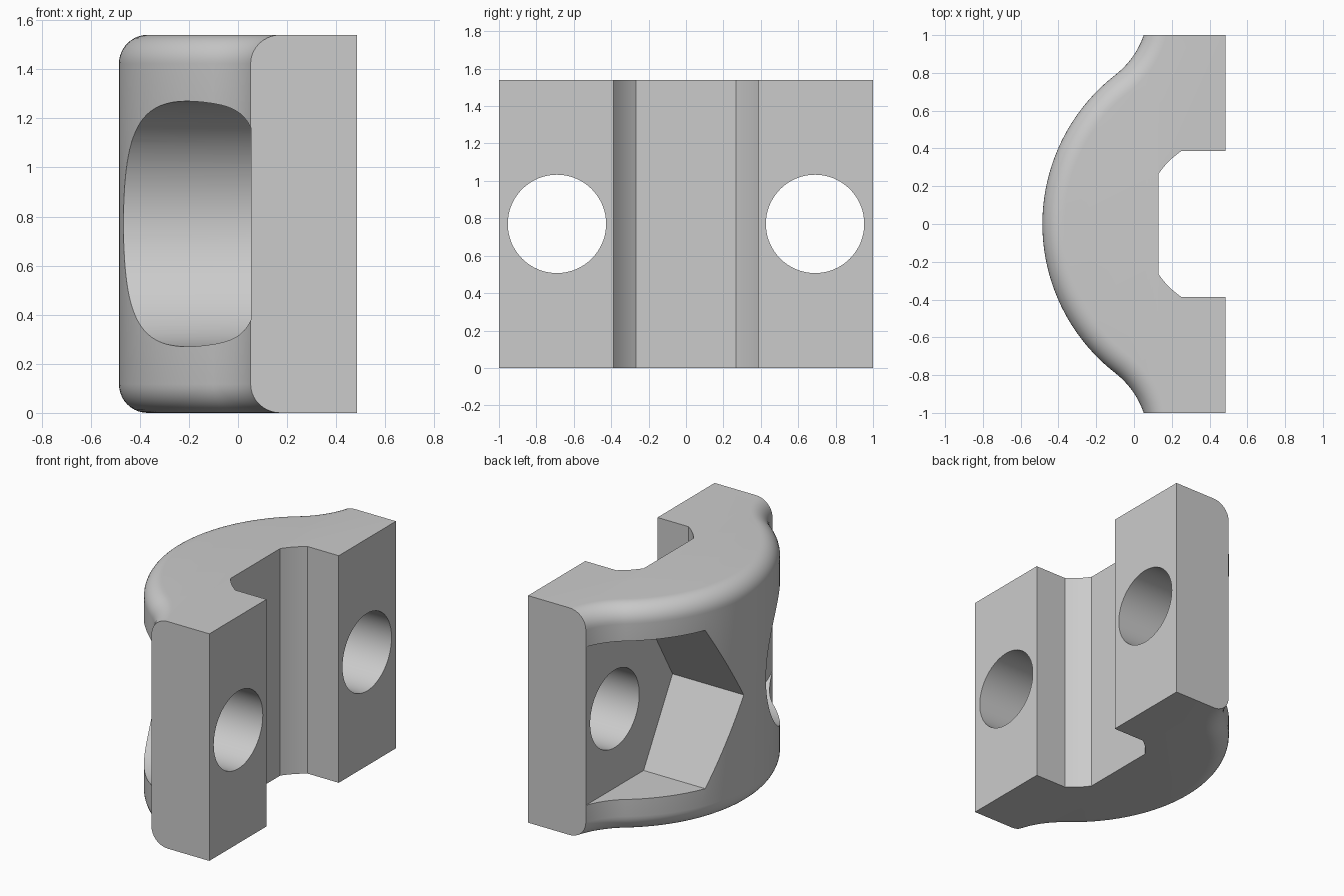
import bpy, bmesh, math
from mathutils import Matrix

if "Cube" in bpy.data.objects:
    bpy.data.objects.remove(bpy.data.objects["Cube"], do_unlink=True)

HEIGHT, BACK, FILLET = 1.54, 0.485, 0.117
ARC_X, ARC_R = 0.515, 1.0            # large bowed front
FLARE_R = 0.455                      # concave flare at each end
NOTCH_R, NOTCH_Y, NOTCH_X = 0.468, 0.387, 0.13
HOLE_Y, HOLE_R, FLOOR = 0.69, 0.263, 0.052

grey = bpy.data.materials.new("plain grey")
grey.use_nodes = True
grey.diffuse_color = (0.6, 0.6, 0.6, 1)
grey.node_tree.nodes["Principled BSDF"].inputs["Base Color"].default_value = (0.6, 0.6, 0.6, 1)


def mirrored(half):
    """Complete a half profile, starting on y = 0, across that axis."""
    return [(x, -y) for x, y in reversed(half)] + [p for p in half if p[1] > 1e-6]


def bowed_side(inset):
    """Bowed outer curve, offset inwards by inset."""
    bend = math.atan2(0.79, 0.615)
    sweep = math.pi / 2 - (bend - math.pi / 2 + math.pi / 2 - 0)  # angle left at the tangent
    half_angle = math.pi / 2 - sweep
    reach = ARC_R + FLARE_R
    cx, cy = ARC_X - reach * math.cos(half_angle), reach * math.sin(half_angle)
    half = []
    for i in range(29):
        a = half_angle * i / 28
        r = ARC_R - inset
        half.append((ARC_X - r * math.cos(a), r * math.sin(a)))
    r = FLARE_R + inset
    end = -math.asin((cy - 1) / r)
    for i in range(1, 13):
        a = -half_angle + (end + half_angle) * i / 12
        half.append((cx + r * math.cos(a), cy + r * math.sin(a)))
    half[-1] = (half[-1][0], 1.0)
    return mirrored(half)


def notched_side():
    """Flat back with the round-cornered notch."""
    a0 = math.acos((ARC_X - NOTCH_X) / NOTCH_R)
    a1 = math.asin(NOTCH_Y / NOTCH_R)
    half = []
    for i in range(7):
        a = a0 + (a1 - a0) * i / 6
        half.append((ARC_X - NOTCH_R * math.cos(a), NOTCH_R * math.sin(a)))
    half += [(BACK, NOTCH_Y), (BACK, 1.0)]
    return mirrored(half)


# Clamp body: stacked profiles, with the bowed edge rounded at top and bottom
STEPS = 10
lower = []
for i in range(STEPS + 1):
    a = math.pi / 2 * i / STEPS
    lower.append((FILLET * (1 - math.sin(a)), FILLET * (1 - math.cos(a))))
levels = lower + [(d, HEIGHT - z) for d, z in reversed(lower)]
bm = bmesh.new()
rings = []
for inset, z in levels:
    outline = bowed_side(inset) + notched_side()[::-1]
    rings.append([bm.verts.new((x, y, z)) for x, y in outline])
for low, high in zip(rings, rings[1:]):
    for i in range(len(low)):
        j = (i + 1) % len(low)
        bm.faces.new((low[i], low[j], high[j], high[i]))
bm.faces.new(rings[0])
bm.faces.new(rings[-1])
bmesh.ops.recalc_face_normals(bm, faces=bm.faces)
mesh = bpy.data.meshes.new("clamp_body")
bm.to_mesh(mesh)
bm.free()
body = bpy.data.objects.new("clamp_body", mesh)
mesh.materials.append(grey)
bpy.context.collection.objects.link(body)
bpy.ops.object.select_all(action='DESELECT')
bpy.context.view_layer.objects.active = body
body.select_set(True)


def bore(name, y, radius, sides, x0, x1):
    """Cut a prism running along x out of the body."""
    cut = bmesh.new()
    # with six sides, corners point along y
    turn = Matrix.Rotation(math.pi / 2, 4, 'X') @ Matrix.Rotation(math.pi / 2, 4, 'Y')
    place = Matrix.Translation(((x0 + x1) / 2, y, HEIGHT / 2))
    bmesh.ops.create_cone(cut, cap_ends=True, segments=sides, radius1=radius,
                          radius2=radius, depth=x1 - x0)
    # ensure a corner lies on the y axis after turning
    first = max(cut.verts, key=lambda v: v.co.y).co
    spin = math.pi / 2 - math.atan2(first.y, first.x)
    bmesh.ops.transform(cut, matrix=Matrix.Rotation(spin, 4, 'Z'), verts=cut.verts)
    bmesh.ops.transform(cut, matrix=place @ Matrix.Rotation(math.pi / 2, 4, 'Y'), verts=cut.verts)
    bmesh.ops.recalc_face_normals(cut, faces=cut.faces)
    data = bpy.data.meshes.new(name)
    cut.to_mesh(data)
    cut.free()
    data.materials.append(grey)
    cutter = bpy.data.objects.new(name, data)
    cutter.hide_render = True
    bpy.context.collection.objects.link(cutter)
    mod = body.modifiers.new(name, 'BOOLEAN')
    mod.operation, mod.solver, mod.object = 'DIFFERENCE', 'EXACT', cutter
    bpy.ops.object.modifier_apply(modifier=mod.name)
    bpy.data.objects.remove(cutter, do_unlink=True)


# Round bolt-head pocket, hexagonal nut pocket, and the two bolt holes
bore("bolt_head_pocket", -HOLE_Y, 0.5, 96, -1, FLOOR)
bore("nut_pocket", HOLE_Y, 0.62, 6, -1, FLOOR)
for side in (-1, 1):
    bore("bolt_hole", side * HOLE_Y, HOLE_R, 64, -1, 1)

bpy.ops.object.shade_smooth_by_angle(angle=math.radians(25))
